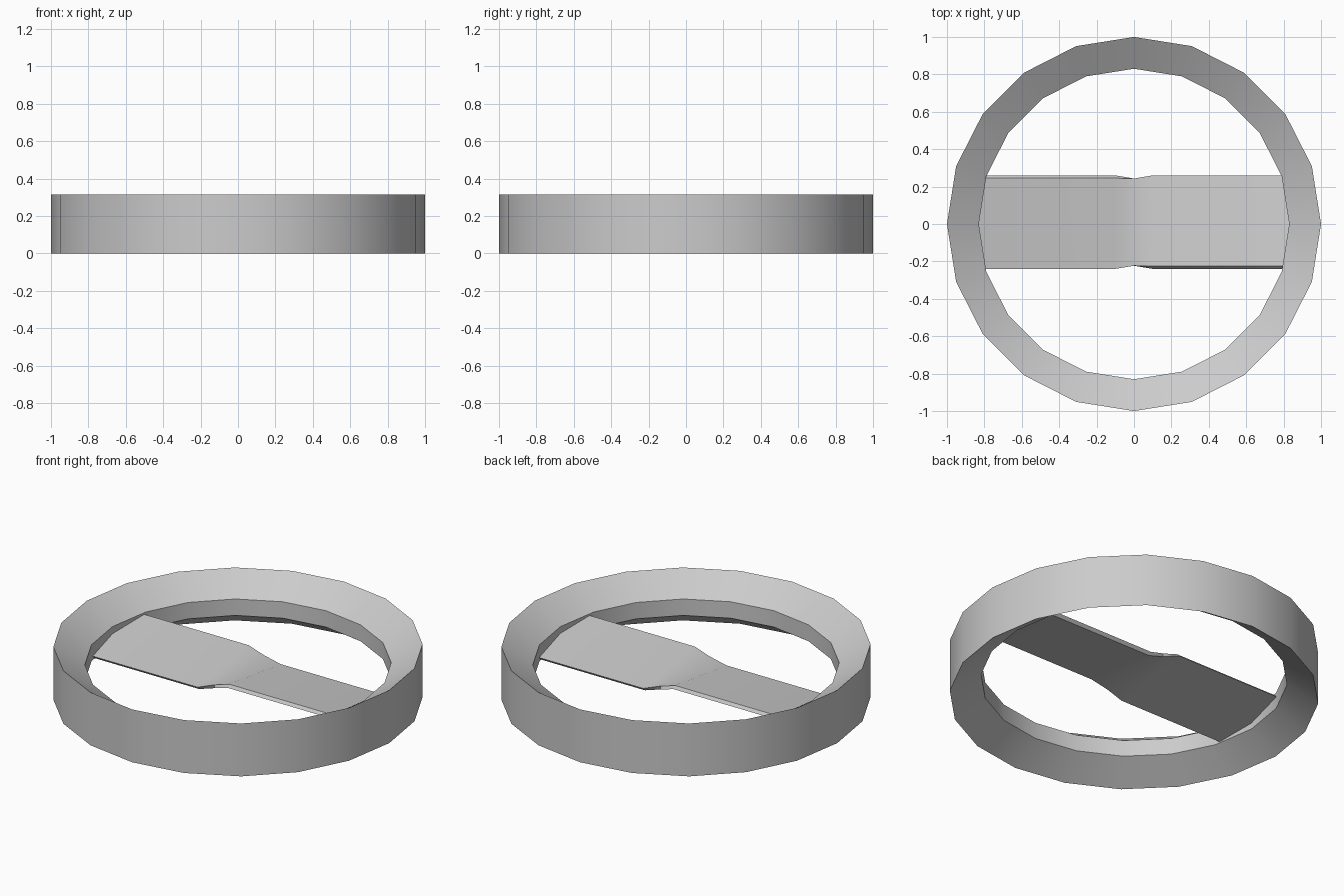
import bpy, bmesh
from math import cos, sin, pi, radians

if "Cube" in bpy.data.objects:
    bpy.data.objects.remove(bpy.data.objects["Cube"])


def build(name, rings, closed):
    """Skin matching vertex loops; either close the chain or cap its ends."""
    bm = bmesh.new()
    loops = [[bm.verts.new(p) for p in ring] for ring in rings]
    count = len(loops)
    for i in range(count if closed else count - 1):
        a, b = loops[i], loops[(i + 1) % count]
        for j in range(len(a)):
            k = (j + 1) % len(a)
            bm.faces.new((a[j], a[k], b[k], b[j]))
    if not closed:
        bm.faces.new(loops[0])
        bm.faces.new(loops[-1])
    bmesh.ops.recalc_face_normals(bm, faces=bm.faces)
    mesh = bpy.data.meshes.new(name)
    bm.to_mesh(mesh)
    bm.free()
    obj = bpy.data.objects.new(name, mesh)
    bpy.context.collection.objects.link(obj)
    bpy.ops.object.select_all(action='DESELECT')
    obj.select_set(True)
    bpy.context.view_layer.objects.active = obj
    bpy.ops.object.shade_smooth_by_angle(angle=radians(30))
    return obj


# Twenty-sided duct ring with chamfered inner face
SIDES = 20
profile = [(1.0, 0.0), (1.0, 0.316), (0.83, 0.207), (0.83, 0.109)]
build("duct_ring",
      [[(r * cos(2 * pi * i / SIDES), r * sin(2 * pi * i / SIDES), z)
        for r, z in profile] for i in range(SIDES)], closed=True)

# Two-bladed fan: opposite pitch each side, twisting through a narrow hub
# Section order: back top, back bottom, front bottom, front top (y, z)
pitched = [(0.26, 0.132), (0.245, 0.115), (-0.24, 0.181), (-0.225, 0.197)]
hub = [(0.243, 0.166), (0.243, 0.146), (-0.223, 0.146), (-0.223, 0.166)]
opposite = [(0.02 - y, z) for y, z in reversed(pitched)]
sections = [(-0.84, opposite), (-0.1, opposite), (0.0, hub),
            (0.1, pitched), (0.84, pitched)]
build("fan_blades", [[(x, y, z) for y, z in s] for x, s in sections],
      closed=False)
